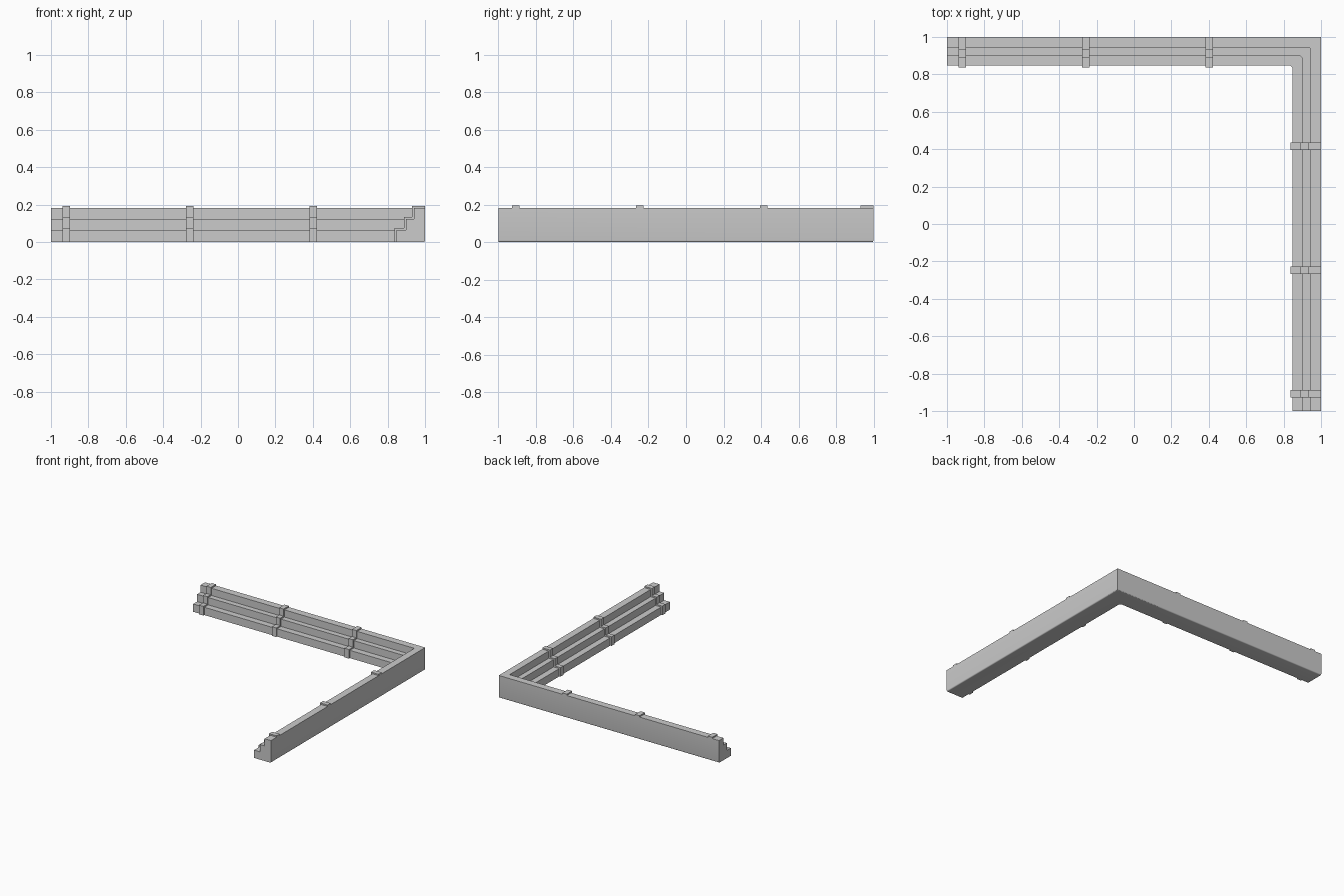
import bpy, bmesh, math

if "Cube" in bpy.data.objects:
    bpy.data.objects.remove(bpy.data.objects["Cube"])

# Stepped section: (distance in from the outer face, height)
R = 0.009
STEPS = [(0.058, 0.183), (0.102, 0.124), (0.153, 0.064)]


def stair(steps, start):
    pts = [(start, steps[0][1])]
    for i, (d, z) in enumerate(steps):
        pts.append((d, z))
        pts.append((d, steps[i + 1][1] if i + 1 < len(steps) else 0.0))
    return pts


def sweep(name, profile, stations):
    """Skin copies of a profile; each station maps (d, z) to a 3D point."""
    bm = bmesh.new()
    rings = [[bm.verts.new(s(d, z)) for d, z in profile] for s in stations]
    n = len(profile)
    for a, b in zip(rings, rings[1:]):
        for i in range(n):
            j = (i + 1) % n
            bm.faces.new((a[i], a[j], b[j], b[i]))
    bm.faces.new(rings[0])
    bm.faces.new(rings[-1][::-1])
    return bm


def finish(name, bm):
    bmesh.ops.recalc_face_normals(bm, faces=bm.faces)
    me = bpy.data.meshes.new(name)
    bm.to_mesh(me)
    bm.free()
    ob = bpy.data.objects.new(name, me)
    bpy.context.collection.objects.link(ob)
    bpy.ops.object.select_all(action='DESELECT')
    ob.select_set(True)
    bpy.context.view_layer.objects.active = ob
    bpy.ops.object.shade_smooth_by_angle(angle=math.radians(30))
    return ob


# Stepped corner ledge, with a softened outer bottom edge
arc = [(R - R * math.sin(t), R - R * math.cos(t))
       for t in (math.pi / 2 * k / 4 for k in range(5))]
profile = stair(STEPS, 0.0) + arc
bm = sweep("stepped_ledge", profile, [
    lambda d, z: (-1, 1 - d, z),
    lambda d, z: (1 - d, 1 - d, z),
    lambda d, z: (1 - d, -1, z)])

# Small chamfer on the inner corners of the two lower steps
corner = [e for e in bm.edges
          if all(abs(v.co.x - v.co.y) < 1e-5 and v.co.x < 0.92 for v in e.verts)
          and abs(e.verts[0].co.x - e.verts[1].co.x) < 1e-5]
bmesh.ops.bevel(bm, geom=corner, offset=0.01, segments=1, affect='EDGES')
finish("stepped_ledge", bm)

# Straps that follow the steps across each arm
T, W = 0.011, 0.02
strap = stair([(d + T, z + T) for d, z in STEPS], 0.0005) + [(0.0005, 0.02)]
for i in range(3):
    c = 0.403 - 0.661 * i
    finish(f"back_strap_{i + 1}", sweep("strap", strap, [
        lambda d, z: (c - W, 1 - d, z),
        lambda d, z: (c + W, 1 - d, z)]))
    k = c + 0.012
    finish(f"side_strap_{i + 1}", sweep("strap", strap, [
        lambda d, z: (1 - d, k - W, z),
        lambda d, z: (1 - d, k + W, z)]))
